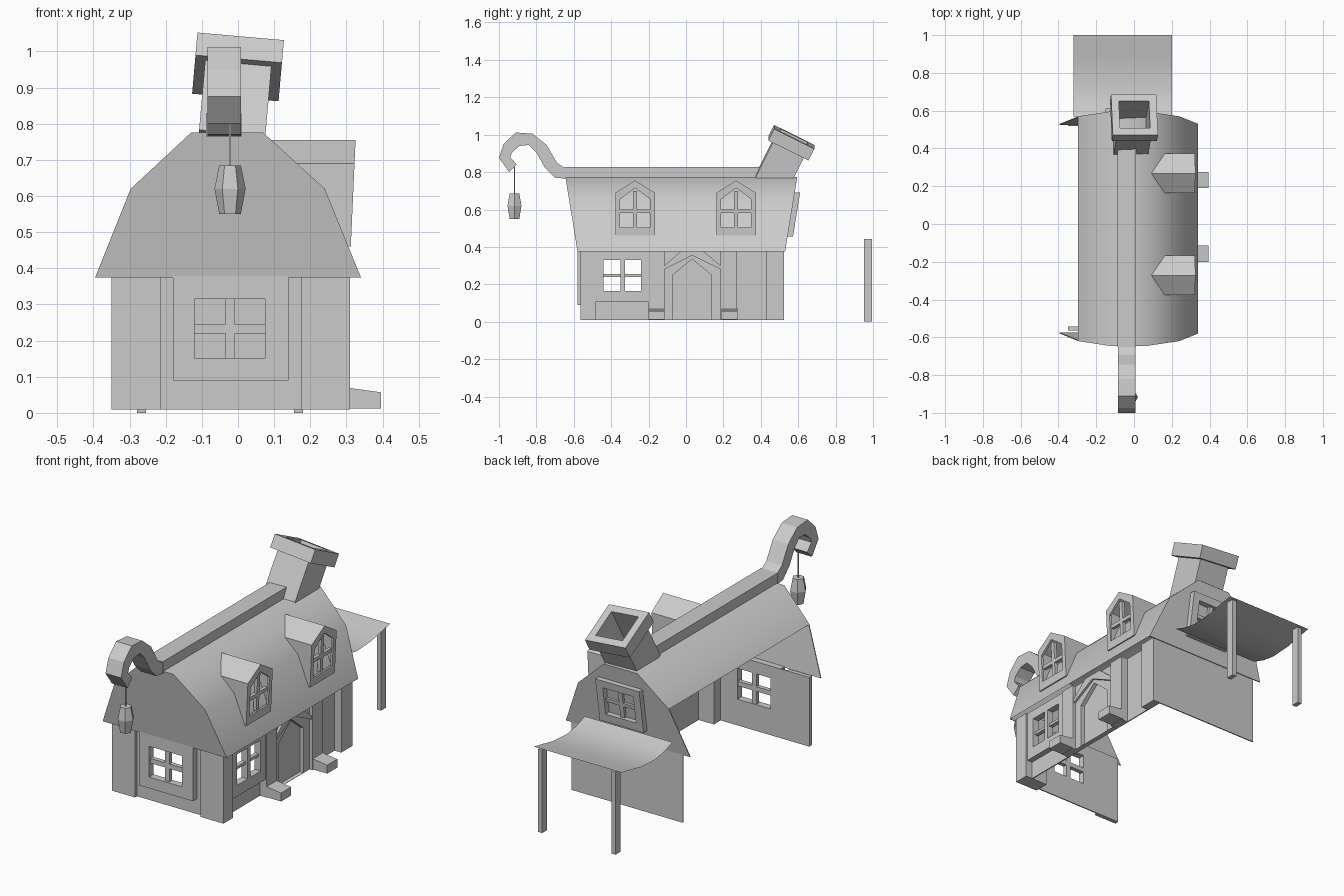
import bpy, bmesh, math
from mathutils import Matrix, Vector

if "Cube" in bpy.data.objects:
    bpy.data.objects.remove(bpy.data.objects["Cube"])

LEAN = 0.1625                     # outward lean of the gable ends
EAVE, KNEE, TOP = 0.375, 0.62, 0.775


def mesh_object(name, bm, smooth=False):
    bmesh.ops.remove_doubles(bm, verts=bm.verts, dist=1e-5)
    bmesh.ops.recalc_face_normals(bm, faces=bm.faces)
    for f in bm.faces:
        f.smooth = smooth
    me = bpy.data.meshes.new(name)
    bm.to_mesh(me)
    bm.free()
    ob = bpy.data.objects.new(name, me)
    bpy.context.collection.objects.link(ob)
    return ob


def plane(origin, u, v, n):
    """Matrix that maps a flat (u, v) drawing into the model."""
    m = Matrix((u, v, n)).transposed().to_4x4()
    m.translation = Vector(origin)
    return m


def facing_front(y, lean=0):
    return plane((0, y, 0), (1, 0, 0), (0, lean, 1), (0, -1, 0))


def facing_right(x, y=0, lean=0):
    return plane((x, y, 0), (0, 1, 0), (lean, 0, 1), (1, 0, 0))


def plate(name, loops, m, t):
    """Flat outline with holes, given thickness t."""
    cu = bpy.data.curves.new(name, 'CURVE')
    cu.dimensions = '2D'
    cu.fill_mode = 'BOTH'
    cu.extrude = t / 2
    for loop in loops:
        s = cu.splines.new('POLY')
        s.points.add(len(loop) - 1)
        for p, (u, v) in zip(s.points, loop):
            p.co = (u, v, 0, 1)
        s.use_cyclic_u = True
    tmp = bpy.data.objects.new(name + "_outline", cu)
    bpy.context.collection.objects.link(tmp)
    dg = bpy.context.evaluated_depsgraph_get()
    me = bpy.data.meshes.new_from_object(tmp.evaluated_get(dg))
    bm = bmesh.new()
    bm.from_mesh(me)
    bm.transform(m)
    bpy.data.objects.remove(tmp)
    bpy.data.curves.remove(cu)
    bpy.data.meshes.remove(me)
    return mesh_object(name, bm)


def rect(a, b, c, d):
    return [(a, c), (b, c), (b, d), (a, d)]


def box(name, x, y, z):
    bm = bmesh.new()
    bmesh.ops.create_cube(bm, size=1)
    for v in bm.verts:
        v.co = [(r[0] + r[1]) / 2 + c * (r[1] - r[0]) for r, c in zip((x, y, z), v.co)]
    return mesh_object(name, bm)


def strip(name, rows, closed=False, smooth=False):
    """Skin quads across a list of equal-length point rows."""
    bm = bmesh.new()
    vs = [[bm.verts.new(p) for p in row] for row in rows]
    n = len(rows[0])
    for a, b in zip(vs, vs[1:]):
        for i in range(n if closed else n - 1):
            j = (i + 1) % n
            bm.faces.new((a[i], a[j], b[j], b[i]))
    return mesh_object(name, bm, smooth)


def roof_x(z):
    if z < KNEE:
        return 0.34 - (z - EAVE) / (KNEE - EAVE) * 0.10
    return 0.24 - (z - KNEE) / (TOP - KNEE) * 0.17


# Roof skin: the left lower slope is open
y0f, y0b = -0.58 + EAVE * LEAN, 0.53 - EAVE * LEAN
prof = [(-0.297, KNEE), (-0.13, TOP), (0.07, TOP), (0.24, KNEE), (0.34, EAVE)]
strip("roof", [[(x, y0f - z * LEAN, z) for x, z in prof],
               [(x, y0b + z * LEAN, z) for x, z in prof]], smooth=True)

# Leaning gable ends
gable = [(-0.395, EAVE)] + prof
plate("front_gable", [gable], facing_front(y0f + 0.003, -LEAN), 0.005)
plate("back_gable", [gable], facing_front(y0b - 0.003, LEAN), 0.005)

# Gable window at the back
wx = -0.02
plate("back_window_frame", [rect(wx - .13, wx + .13, .455, .69), rect(wx - .09, wx + .09, .50, .65)],
      facing_front(y0b + 0.014, LEAN), 0.03)
plate("back_window_bar", [rect(wx - .012, wx + .012, .50, .65)], facing_front(y0b + .006, LEAN), 0.016)
plate("back_window_rail", [rect(wx - .09, wx + .09, .565, .585)], facing_front(y0b + .006, LEAN), 0.016)

# Ridge beam and curled hook
box("ridge_beam", (-0.088, 0.01), (-0.65, 0.42), (0.765, 0.828))
hook = [(-.645, .82), (-.69, .85), (-.745, .945), (-.82, 1.005), (-.91, 1.012), (-.975, .95),
        (-1.0, .875), (-.945, .80), (-.905, .84), (-.94, .88), (-.93, .905), (-.89, .94),
        (-.84, .945), (-.80, .905), (-.755, .825), (-.70, .77), (-.645, .765)]
plate("hook", [hook], facing_right(-0.038), 0.092)

# Hanging lantern
lx, ly = -0.022, -0.917
rings = [(0.004, .55), (.03, .55), (.043, .62), (.03, .685), (0.004, .685)]
strip("lantern", [[(lx + r * math.cos(i * math.pi / 3), ly + r * math.sin(i * math.pi / 3), z)
                   for i in range(6)] for r, z in rings], closed=True)
box("lantern_cord", (lx - .003, lx + .003), (ly - .003, ly + .003), (.68, .83))

# Crooked chimney
tilt = (Matrix.Translation((0, 0.563, 0.957)) @ Matrix.Rotation(math.radians(5), 4, 'Y')
        @ Matrix.Rotation(math.radians(-26.5), 4, 'X'))


def square(h):
    return rect(-h, h, -h, h)


plate("chimney_cap", [square(.12), square(.08)], tilt, 0.07)
plate("chimney_stem", [square(.092), square(.08)], tilt @ Matrix.Translation((0, 0, -.14)), 0.22)

# Dormers
for i, yc in enumerate((-0.272, 0.268)):
    half = [(.105, .46), (.105, KNEE), (.105, .69)]
    ring = half + [(0, .755)] + [(-y, z) for y, z in reversed(half)]
    front = [(.312 + (z - .46) * .045, yc + y, z) for y, z in ring]
    strip(f"dormer_shell_{i}", [front, [(roof_x(z), y, z) for _, y, z in front]])
    m = facing_right(.306 - .46 * .045, yc, .045)
    plate(f"dormer_face_{i}", [[p for p in ring if p[1] != KNEE],
          [(-.08, .505), (.08, .505), (.08, .655), (0, .715), (-.08, .655)]], m, 0.012)
    m = facing_right(.295 - .46 * .045, yc, .045)
    plate(f"dormer_bar_{i}", [rect(-.011, .011, .505, .70)], m, 0.018)
    plate(f"dormer_rail_{i}", [rect(-.08, .08, .58, .60)], m, 0.018)

# Front wall with corner posts and a framed window
hole = rect(-.12, .075, .15, .315)
plate("front_wall", [rect(-.35, .31, .01, .38), hole], facing_front(-.545), 0.006)
box("front_post_left", (-.35, -.215), (-.565, -.545), (.01, .38))
box("front_post_right", (.175, .31), (-.565, -.485), (.01, .38))
plate("front_window_frame", [rect(-.18, .14, .09, .38), hole], facing_front(-.563), 0.034)
box("front_window_bar", (-.035, -.008), (-.568, -.545), (.15, .315))
box("front_window_rail", (-.12, .075), (-.568, -.545), (.22, .245))

# Right wall, recessed between posts
panes = [rect(-.44, -.35, .165, .33), rect(-.325, -.24, .165, .33)]
door = [(-.07, .01), (.135, .01), (.135, .25), (.0325, .335), (-.07, .25)]
plate("right_wall", [rect(-.545, .525, .01, .38)] + panes, facing_right(.268), 0.006)
for i, (a, b) in enumerate(((-.2, -.115), (.185, .27), (.43, .525))):
    box(f"side_post_{i}", (.27, .31), (a, b), (.01, .38))
plate("side_window_frame", [rect(-.485, -.2, .105, .38)] + panes, facing_right(.286), 0.032)
box("side_window_rail", (.268, .29), (-.44, -.24), (.24, .255))
plate("door_surround", [rect(-.115, .185, .009, .38), door], facing_right(.282), 0.022)
plate("door_gable_trim", [[(-.115, .28), (.0325, .38 - .025), (.185, .28), (.185, .30), (.09, .38),
                           (-.025, .38), (-.115, .30)]], facing_right(.298), 0.014)

# Sloped step blocks under the posts
for i, (a, b) in enumerate(((-.2, -.115), (.19, .275))):
    plate(f"step_{i}", [[(.30, .012), (.395, .012), (.395, .057), (.30, .07)]],
          facing_front((a + b) / 2), b - a)

# Back wall
box("back_wall", (-.35, .31), (.519, .525), (.01, .38))

# Sagging awning on two poles
sag = [(.57, .45), (.645, .425), (.72, .413), (.84, .42), (.92, .437), (1.0, .452)]
strip("awning", [[(-.32, y, z) for y, z in sag], [(.20, y, z) for y, z in sag]], smooth=True)
for side, x in (("left", -.267), ("right", .167)):
    box(f"awning_pole_{side}", (x - .0125, x + .0125), (.952, .995), (0, .443))
